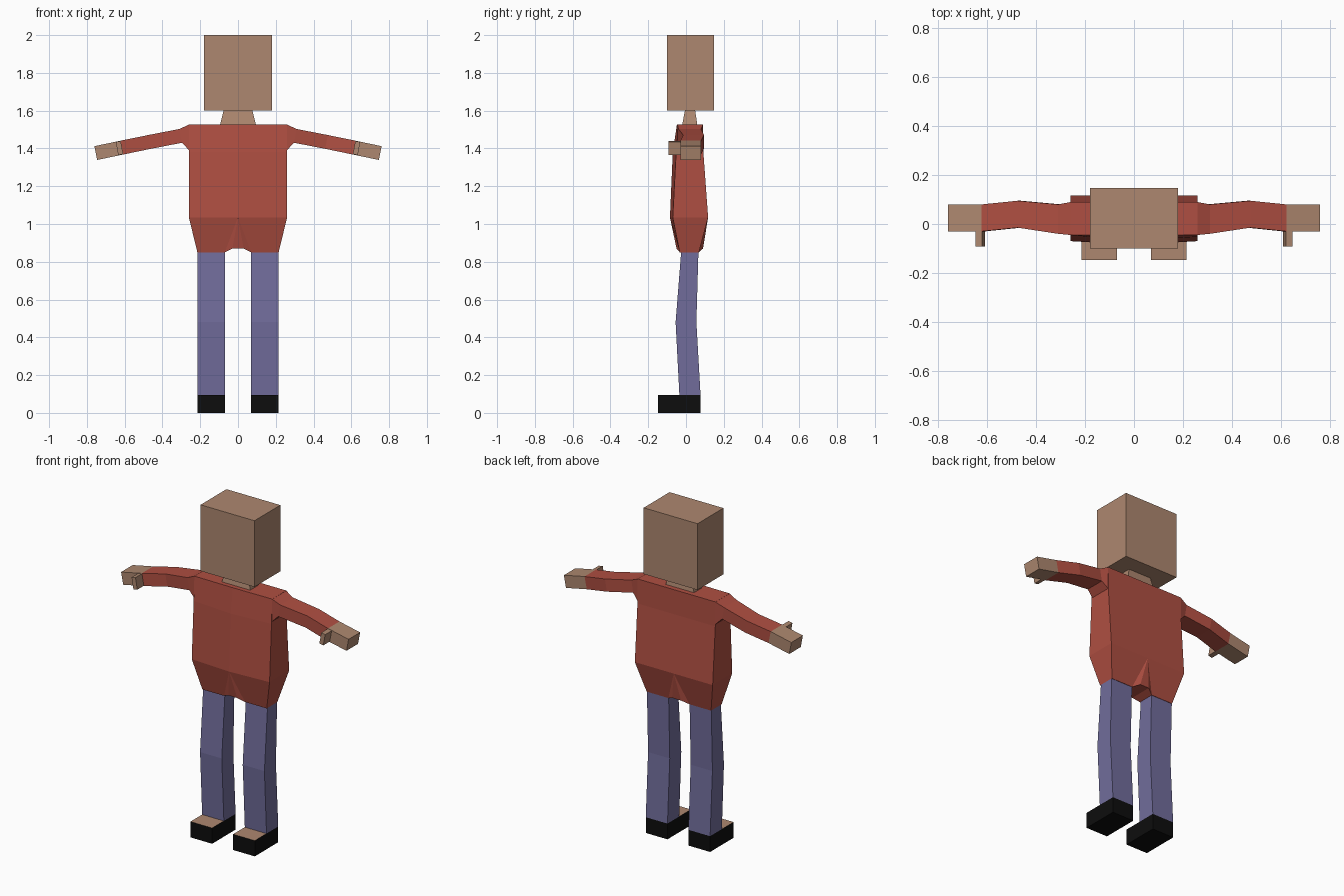
import bpy, bmesh

if "Cube" in bpy.data.objects:
    bpy.data.objects.remove(bpy.data.objects["Cube"])


def material(name, color):
    m = bpy.data.materials.new(name)
    m.use_nodes = True
    rgba = (*color, 1)
    m.diffuse_color = rgba
    m.node_tree.nodes["Principled BSDF"].inputs["Base Color"].default_value = rgba
    return m


SKIN = material("skin_tan", (0.42, 0.245, 0.16))
RED = material("shirt_red", (0.43, 0.078, 0.054))
BLUE = material("trouser_blue", (0.165, 0.152, 0.33))
BLACK = material("sole_black", (0.004, 0.004, 0.004))


def finish(name, bm, *mats):
    """Weld, orient and link a mesh."""
    bmesh.ops.remove_doubles(bm, verts=bm.verts, dist=0.0005)
    bmesh.ops.recalc_face_normals(bm, faces=bm.faces)
    mesh = bpy.data.meshes.new(name)
    bm.to_mesh(mesh)
    bm.free()
    for m in mats:
        mesh.materials.append(m)
    ob = bpy.data.objects.new(name, mesh)
    bpy.context.collection.objects.link(ob)
    return ob


def loft(name, rings, *mats):
    """Join equal rings of points into a capped tube."""
    bm = bmesh.new()
    loops = [[bm.verts.new(p) for p in ring] for ring in rings]
    n = len(loops[0])
    for a, b in zip(loops, loops[1:]):
        for i in range(n):
            j = (i + 1) % n
            bm.faces.new((a[i], a[j], b[j], b[i]))
    # caps are strips running from the front half to the back half
    for loop in (loops[0], loops[-1]):
        for i in range(n // 2 - 1):
            bm.faces.new((loop[i], loop[i + 1], loop[n - 2 - i], loop[n - 1 - i]))
    return finish(name, bm, *mats)


def flat_ring(x0, x1, y0, y1, z):
    return [(x0, y0, z), (x1, y0, z), (x1, y1, z), (x0, y1, z)]


def box(name, x0, x1, y0, y1, z0, z1, *mats):
    return loft(name, [flat_ring(x0, x1, y0, y1, z) for z in (z0, z1)], *mats)


# Head and tapered neck
box("head", -0.18, 0.18, -0.10, 0.147, 1.60, 2.0, SKIN)
loft("neck", [flat_ring(-0.095, 0.095, -0.02, 0.06, 1.525),
              flat_ring(-0.075, 0.075, -0.005, 0.048, 1.605)], SKIN)


# Torso: straight chest with a central ridge, narrowing to an arched hem
def chest_ring(z, front, ridge, back):
    w = 0.26
    return ([(-w, front, z)] + [(0, ridge, z)] * 4 + [(w, front, z)]
            + [(w, back, z)] + [(0, back, z)] * 4 + [(-w, back, z)])


hem = [(-0.215, 0.85), (-0.07, 0.85), (-0.03, 0.87),
       (0.03, 0.87), (0.07, 0.85), (0.215, 0.85)]
hem_ring = [(x, -0.05 if z > 0.86 else -0.033, z) for x, z in hem]
hem_ring += [(x, 0.09 if z > 0.86 else 0.068, z) for x, z in reversed(hem)]

loft("torso", [chest_ring(1.527, -0.045, -0.048, 0.09),
               chest_ring(1.38, -0.052, -0.07, 0.092),
               chest_ring(1.035, -0.07, -0.085, 0.117),
               hem_ring], RED)


# Arm sections: top x, top z, bottom x, bottom z, front y, back y
shoulder = (0.258, 1.527, 0.258, 1.39, -0.045, 0.09)
upper = (0.31, 1.503, 0.297, 1.43, -0.04, 0.08)
elbow = (0.475, 1.471, 0.462, 1.398, -0.015, 0.095)
wrist = (0.622, 1.441, 0.607, 1.368, -0.03, 0.08)
fingertips = (0.76, 1.412, 0.746, 1.339, -0.03, 0.08)
thumb_in = (0.621, 1.439, 0.608, 1.370, -0.092, -0.03)
thumb_out = (0.647, 1.434, 0.634, 1.365, -0.092, -0.03)


def arm_ring(s, section):
    xt, zt, xb, zb, y0, y1 = section
    return [(s * xt, y0, zt), (s * xb, y0, zb), (s * xb, y1, zb), (s * xt, y1, zt)]


for side, s in (("left", 1), ("right", -1)):
    # Sleeve, hand and thumb
    for part, sections, mat in (
            ("sleeve", (shoulder, upper, elbow, wrist), RED),
            ("hand", (wrist, fingertips), SKIN),
            ("thumb", (thumb_in, thumb_out), SKIN)):
        loft(f"{side}_{part}", [arm_ring(s, c) for c in sections], mat)

    # Trouser leg with a slight bend at the knee
    inner, outer = s * 0.07, s * 0.215
    loft(f"{side}_leg", [flat_ring(inner, outer, y0, y1, z) for y0, y1, z in
                         ((-0.025, 0.066, 0.86), (-0.055, 0.055, 0.48),
                          (-0.035, 0.077, 0.095))], BLUE)

    # Foot: black sole and sides, skin on the upward face
    foot = box(f"{side}_foot", inner, outer, -0.147, 0.077, 0, 0.095, BLACK, SKIN)
    for face in foot.data.polygons:
        face.material_index = int(face.normal.z > 0.5)
